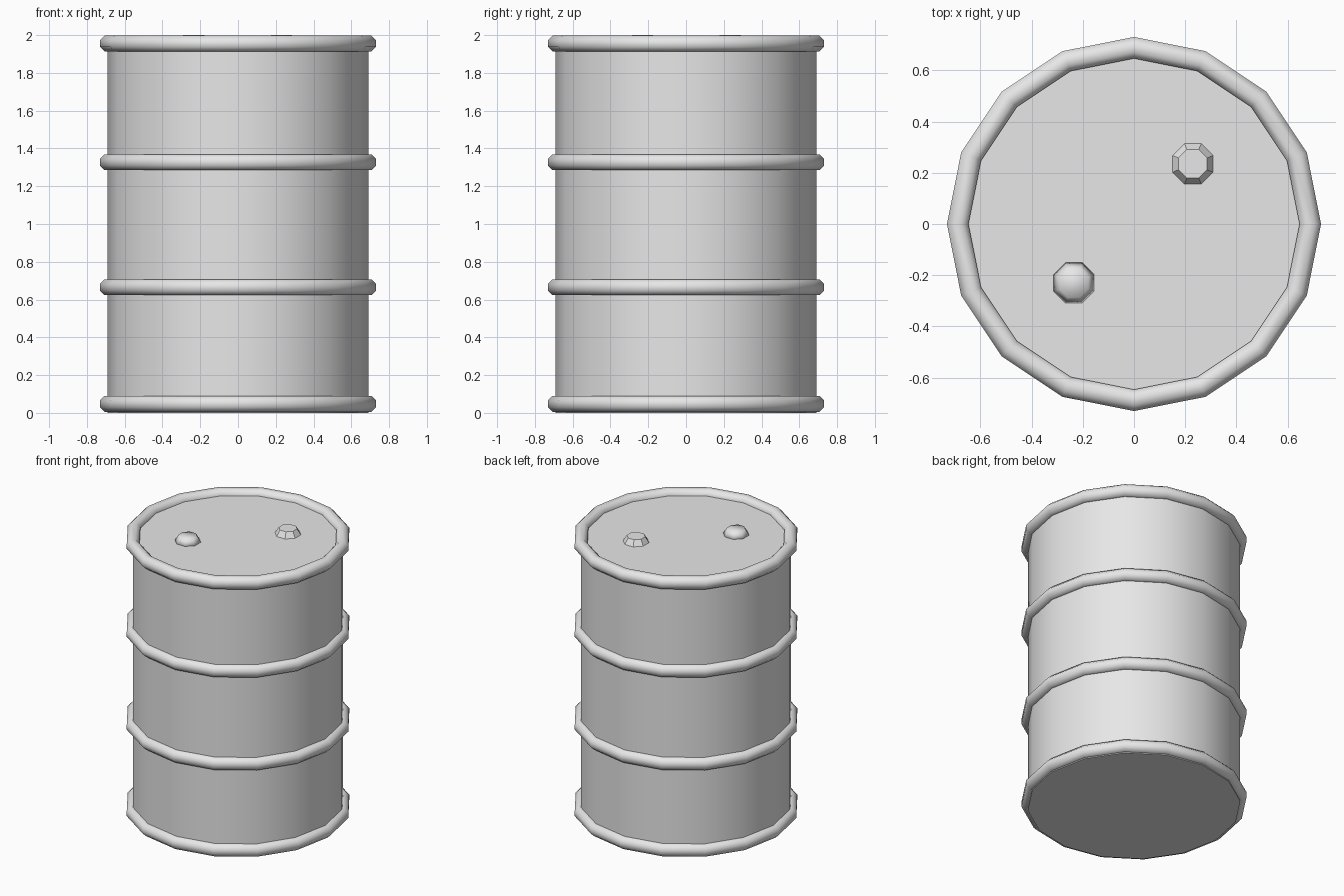
import bpy, math

if "Cube" in bpy.data.objects:
    bpy.data.objects.remove(bpy.data.objects["Cube"])

SIDES = 16
grey = bpy.data.materials.new("plain_grey_metal")
grey.diffuse_color = (0.8, 0.8, 0.8, 1)
grey.use_nodes = True
grey.node_tree.nodes["Principled BSDF"].inputs["Base Color"].default_value = grey.diffuse_color


def finish(name, angle):
    ob = bpy.context.object
    ob.name = name
    ob.data.materials.append(grey)
    bpy.ops.object.transform_apply(location=False, rotation=True, scale=True)
    if angle is None:
        bpy.ops.object.shade_smooth()
    else:
        bpy.ops.object.shade_smooth_by_angle(angle=math.radians(angle))
    return ob


# Drum body, its top face is the slightly sunken lid
BODY_H = 1.96
bpy.ops.mesh.primitive_cylinder_add(vertices=SIDES, radius=0.69, depth=BODY_H,
                                    location=(0, 0, BODY_H / 2))
finish("drum_body", 35)

# Rims and rolling hoops: eight-sided tube with flat outer face
TUBE = 0.042
C = math.cos(math.pi / 8)


def hoop(name, z):
    r = TUBE / C
    verts, faces = [], []
    for i in range(SIDES):
        a = 2 * math.pi * i / SIDES
        for j in range(8):
            b = 2 * math.pi * (j + 0.5) / 8
            d = 0.689 + r * math.cos(b)
            verts.append((d * math.cos(a), d * math.sin(a), r * math.sin(b)))
    for i in range(SIDES):
        n = (i + 1) % SIDES
        for j in range(8):
            k = (j + 1) % 8
            faces.append((i * 8 + j, n * 8 + j, n * 8 + k, i * 8 + k))
    me = bpy.data.meshes.new(name)
    me.from_pydata(verts, [], faces)
    ob = bpy.data.objects.new(name, me)
    bpy.context.collection.objects.link(ob)
    ob.location.z = z
    bpy.ops.object.select_all(action='DESELECT')
    ob.select_set(True)
    bpy.context.view_layer.objects.active = ob
    finish(name, None)


for name, z in (("bottom_rim", 0.048), ("lower_hoop", 0.665),
                ("upper_hoop", 1.327), ("top_rim", 1.955)):
    hoop(name, z)

# Two eight-sided tapered bungs on the lid
for name, x, y, angle in (("sharp_bung", 0.23, 0.235, 30),
                          ("soft_bung", -0.235, -0.23, None)):
    bpy.ops.mesh.primitive_cone_add(vertices=8, radius1=0.085 / C, radius2=0.056 / C,
                                    depth=0.05, location=(x, y, 1.975),
                                    rotation=(0, 0, math.pi / 8))
    ob = bpy.context.object
    # keep flats facing the axes whatever the primitive's start angle
    first = ob.data.vertices[0].co
    start = math.atan2(first.y, first.x)
    ob.rotation_euler.z = math.pi / 8 - start
    finish(name, angle)
